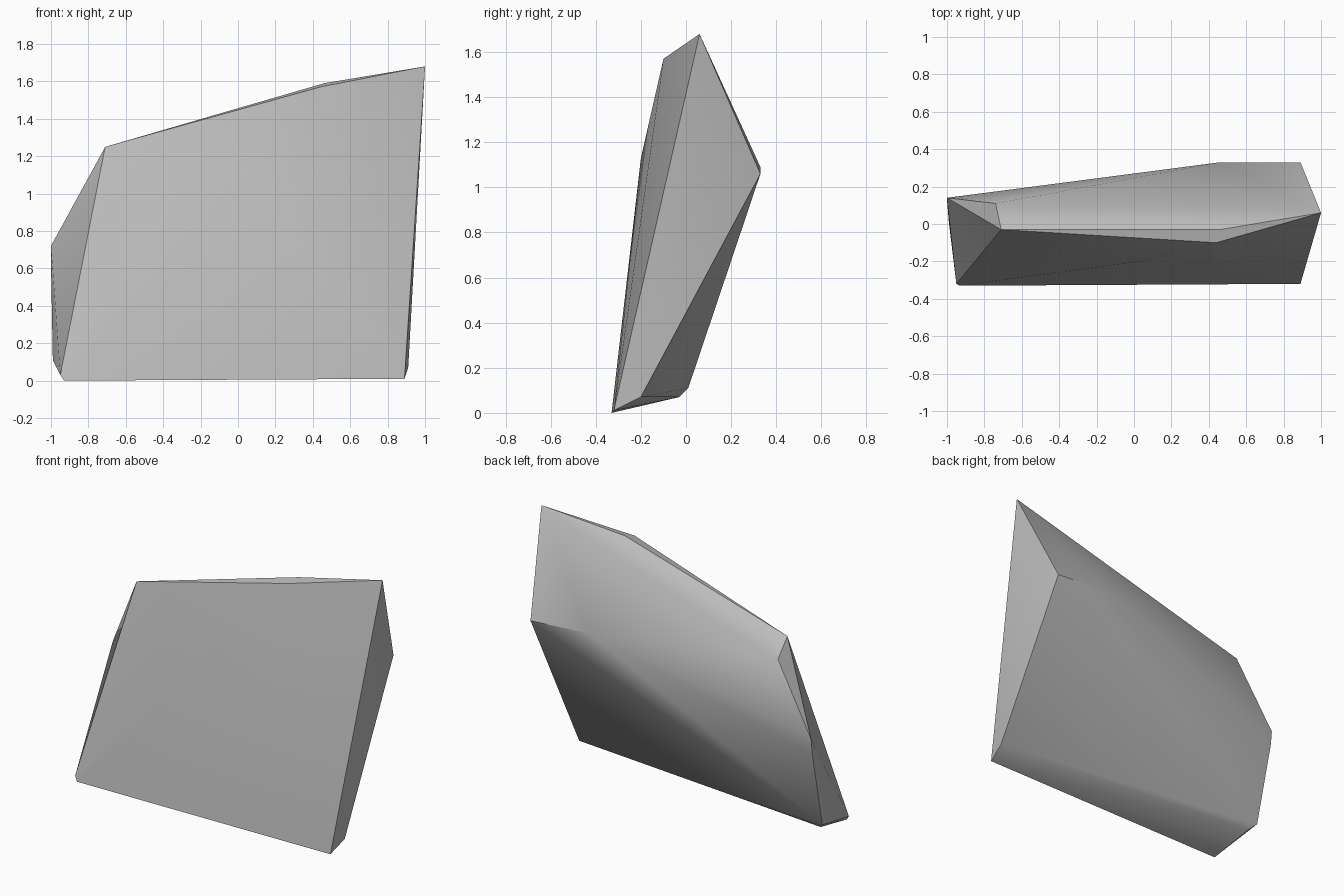
import bpy
import bmesh
import math

cube = bpy.data.objects.get("Cube")
if cube:
    bpy.data.objects.remove(cube, do_unlink=True)

# Stone colour
stone = bpy.data.materials.new("grey_stone")
stone.use_nodes = True
grey = (0.5, 0.5, 0.5, 1.0)
stone.diffuse_color = grey
bsdf = stone.node_tree.nodes["Principled BSDF"]
bsdf.inputs["Base Color"].default_value = grey
bsdf.inputs["Roughness"].default_value = 0.9

# Corners of the boulder, grouped by region
front_foot = [(-0.95, -0.32, 0.03), (-0.93, -0.33, 0.0), (0.89, -0.32, 0.01)]
front_bulge = [(0.03, -0.2, 1.13)]
top_ridge = [(-0.71, -0.03, 1.25), (0.44, -0.1, 1.57), (0.46, -0.03, 1.59), (1.0, 0.06, 1.68)]
back_ridge = [(-0.74, 0.11, 1.16), (0.46, 0.33, 1.09), (0.89, 0.33, 1.06)]
narrow_end = [(-1.0, 0.14, 0.72), (-1.0, 0.13, 0.63), (-0.99, 0.01, 0.11)]
back_foot = [(-0.95, -0.03, 0.07), (0.91, -0.2, 0.07)]

# Faceted boulder wrapped around its corners
bm = bmesh.new()
for corner in front_foot + front_bulge + top_ridge + back_ridge + narrow_end + back_foot:
    bm.verts.new(corner)
hull = bmesh.ops.convex_hull(bm, input=bm.verts[:])
inner = [g for g in hull["geom_interior"] if isinstance(g, bmesh.types.BMVert)]
bmesh.ops.delete(bm, geom=inner, context='VERTS')
bmesh.ops.recalc_face_normals(bm, faces=bm.faces[:])
mesh = bpy.data.meshes.new("boulder")
bm.to_mesh(mesh)
bm.free()
mesh.materials.append(stone)

boulder = bpy.data.objects.new("boulder", mesh)
bpy.context.collection.objects.link(boulder)

# Soft shading with crisp ridges
bpy.ops.object.select_all(action='DESELECT')
boulder.select_set(True)
bpy.context.view_layer.objects.active = boulder
bpy.ops.object.shade_smooth_by_angle(angle=math.radians(30))
